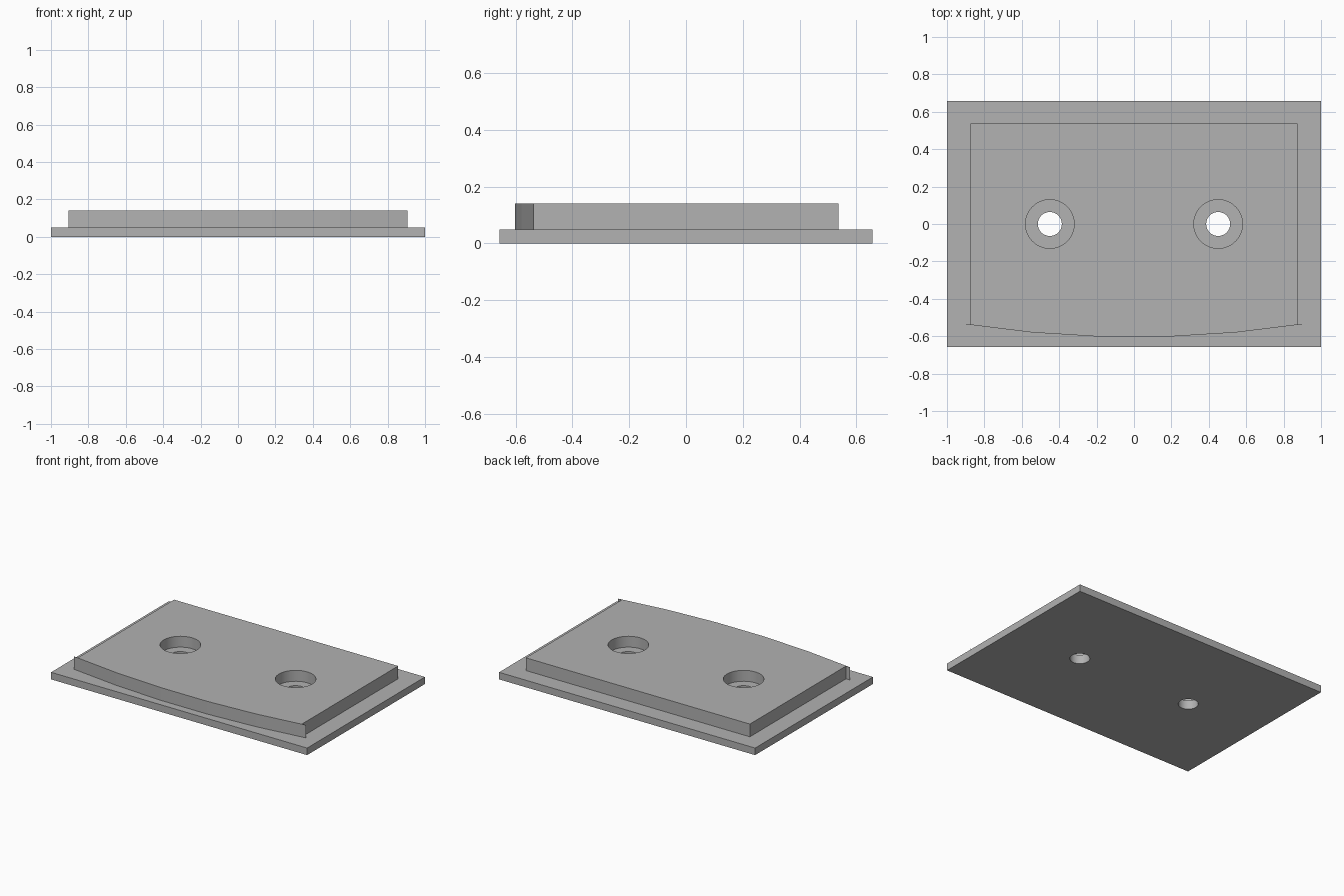
import bpy, bmesh, math

cube = bpy.data.objects.get("Cube")
if cube:
    bpy.data.objects.remove(cube, do_unlink=True)

grey = bpy.data.materials.new("plain grey")
grey.use_nodes = True
colour = (0.445, 0.445, 0.445, 1)
grey.diffuse_color = colour
grey.node_tree.nodes["Principled BSDF"].inputs["Base Color"].default_value = colour

BASE_TOP, PAD_TOP = 0.05, 0.14
SEAT_Z = 0.063
HOLE_X = 0.45


def prism(name, outline, z0, z1):
    """Extrude a flat outline from z0 up to z1."""
    bm = bmesh.new()
    face = bm.faces.new([bm.verts.new((x, y, z0)) for x, y in outline])
    top = bmesh.ops.extrude_face_region(bm, geom=[face])["geom"]
    bmesh.ops.translate(bm, vec=(0, 0, z1 - z0),
                        verts=[v for v in top if isinstance(v, bmesh.types.BMVert)])
    bmesh.ops.recalc_face_normals(bm, faces=bm.faces)
    mesh = bpy.data.meshes.new(name)
    bm.to_mesh(mesh)
    bm.free()
    mesh.materials.append(grey)
    obj = bpy.data.objects.new(name, mesh)
    bpy.context.collection.objects.link(obj)
    return obj


def circle(cx, r, n=64):
    return [(cx + r * math.cos(2 * math.pi * i / n), r * math.sin(2 * math.pi * i / n))
            for i in range(n)]


def cut(obj, cutter):
    mod = obj.modifiers.new("hole", "BOOLEAN")
    mod.operation = "DIFFERENCE"
    mod.solver = "EXACT"
    mod.object = cutter


# Flat rectangular base
base = prism("base_plate", [(-1, -0.657), (1, -0.657), (1, 0.657), (-1, 0.657)], 0, BASE_TOP)

# Raised pad with a bowed front that overhangs slightly at both ends
half, chord_y, bow, segments = 0.907, -0.535, 0.07, 5
radius = (half ** 2 + bow ** 2) / (2 * bow)
sweep = math.asin(half / radius)
angles = [sweep * (2 * i / segments - 1) for i in range(segments + 1)]
front = [(radius * math.sin(a), chord_y - bow + radius * (1 - math.cos(a))) for a in angles]
pad = prism("raised_pad", front + [(0.875, chord_y), (0.875, 0.537),
                                   (-0.875, 0.537), (-0.875, chord_y)], BASE_TOP, PAD_TOP)

# Join the pad to the base
union = base.modifiers.new("pad", "BOOLEAN")
union.operation = "UNION"
union.solver = "EXACT"
union.object = pad
helpers = [pad]

# Two counterbored screw holes
for side, x in (("left", HOLE_X), ("right", -HOLE_X)):
    for part, r, z in (("through_hole", 0.064, -0.1), ("counterbore", 0.13, SEAT_Z)):
        cutter = prism(f"{side}_{part}_cutter", circle(x, r), z, 0.3)
        cut(base, cutter)
        helpers.append(cutter)

# Apply the modifiers and remove the helpers
bpy.ops.object.select_all(action="DESELECT")
base.select_set(True)
bpy.context.view_layer.objects.active = base
for mod in list(base.modifiers):
    bpy.ops.object.modifier_apply(modifier=mod.name)
for helper in helpers:
    bpy.data.objects.remove(helper, do_unlink=True)
base.name = "mounting_plate"
bpy.ops.object.shade_smooth_by_angle(angle=math.radians(20))
for edge in base.data.edges:
    # Keep the bowed front faceted
    a, b = (base.data.vertices[i].co for i in edge.vertices)
    if abs(a.z - b.z) > 0.01 and min(a.y, b.y) < chord_y + 0.01:
        edge.use_edge_sharp = True
